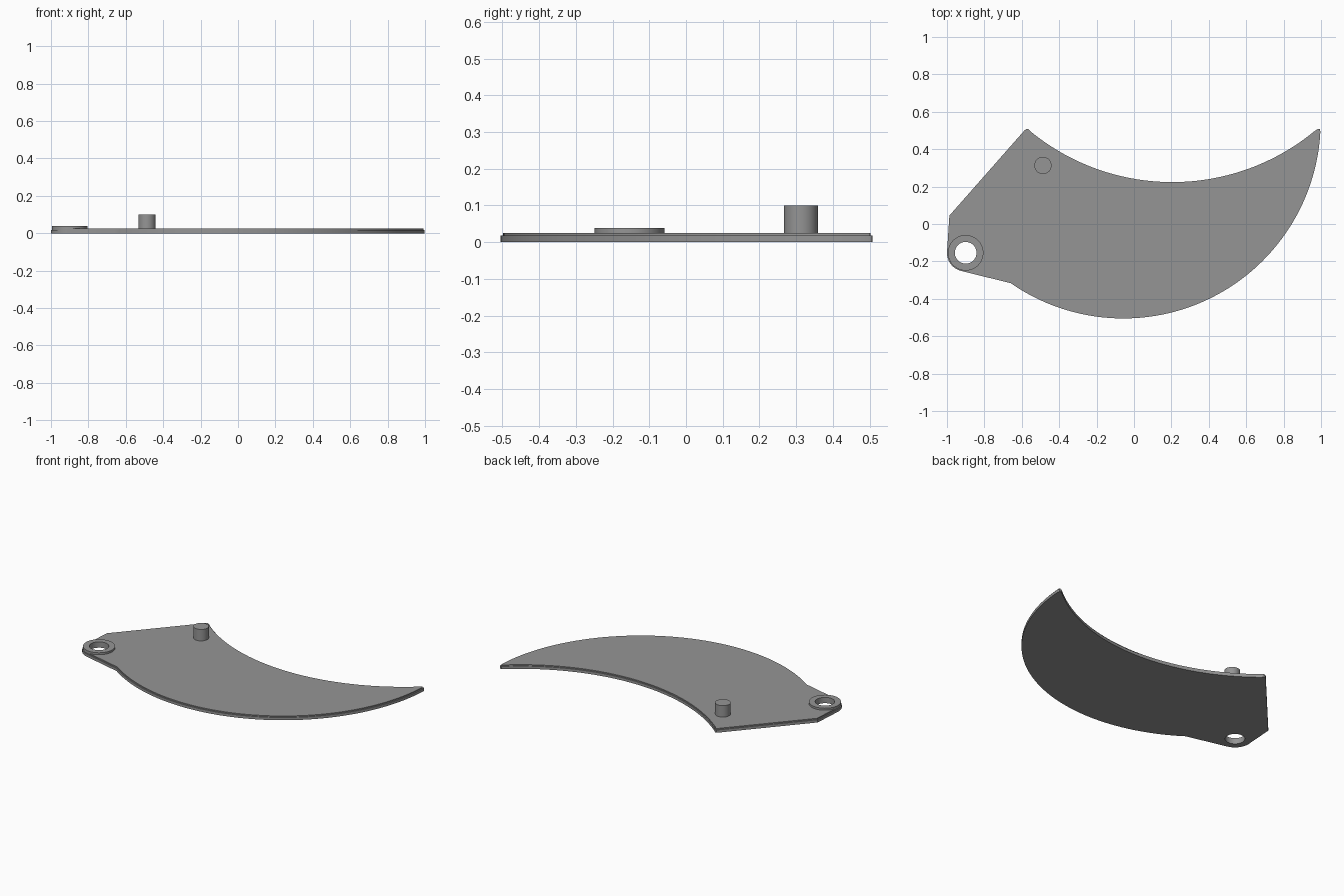
import bpy, bmesh
from math import cos, sin, radians
from mathutils import Vector

cube = bpy.data.objects.get("Cube")
if cube:
    bpy.data.objects.remove(cube)

grey = bpy.data.materials.new("plain grey")
grey.use_nodes = True
COLOUR = (0.3, 0.3, 0.3, 1)
grey.diffuse_color = COLOUR
grey.node_tree.nodes["Principled BSDF"].inputs["Base Color"].default_value = COLOUR

HUB, PIN = (-0.9, -0.154), (-0.487, 0.313)


def arc(centre, radius, start, end, steps):
    """Points along an arc, angles in degrees."""
    angles = [radians(start + (end - start) * i / steps) for i in range(steps + 1)]
    return [Vector((centre[0] + radius * cos(a), centre[1] + radius * sin(a))) for a in angles]


def circle(centre, radius, steps=64):
    return arc(centre, radius, 0, 360, steps)[:-1]


def inset(points, d):
    """Move a counter-clockwise outline inward by d."""
    result = []
    for i, p in enumerate(points):
        a = (p - points[i - 1]).normalized()
        b = (points[(i + 1) % len(points)] - p).normalized()
        na, nb = Vector((-a.y, a.x)), Vector((-b.y, b.x))
        result.append(p + (na + nb) * (d / (1 + na.dot(nb))))
    return result


def slab(name, loops, bottom, top):
    """Extrude an outline, with optional holes, between two heights."""
    bm = bmesh.new()
    edges = []
    for loop in loops:
        verts = [bm.verts.new((p.x, p.y, bottom)) for p in loop]
        edges += [bm.edges.new((verts[i - 1], verts[i])) for i in range(len(verts))]
    bmesh.ops.triangle_fill(bm, edges=edges, use_beauty=True, use_dissolve=False)
    raised = bmesh.ops.extrude_face_region(bm, geom=bm.faces[:], use_keep_orig=True)["geom"]
    bmesh.ops.translate(bm, vec=(0, 0, top - bottom),
                        verts=[g for g in raised if isinstance(g, bmesh.types.BMVert)])
    bmesh.ops.recalc_face_normals(bm, faces=bm.faces[:])
    mesh = bpy.data.meshes.new(name)
    bm.to_mesh(mesh)
    bm.free()
    mesh.materials.append(grey)
    obj = bpy.data.objects.new(name, mesh)
    bpy.context.collection.objects.link(obj)
    bpy.ops.object.select_all(action='DESELECT')
    obj.select_set(True)
    bpy.context.view_layer.objects.active = obj
    bpy.ops.object.shade_smooth_by_angle(angle=radians(30))
    return obj


# Crescent outline: outer curve, tip, inner curve, blunt corner, hub end
outline = arc((-0.057, 0.55), 1.055, -124.8, -3, 80)
outline += [Vector(p) for p in ((0.994, 0.507), (0.982, 0.508))]
outline += arc((0.205, 1.42), 1.196, -50.5, -129.5, 60)
outline += [Vector(p) for p in ((-0.565, 0.508), (-0.576, 0.508), (-0.586, 0.5), (-0.987, 0.045))]
outline += arc(HUB, 0.1, 180, 256, 16)
hole = circle(HUB, 0.058)

# Blade plate with a slightly smaller upper layer
slab("blade_lower_layer", [outline, hole], 0, 0.018)
slab("blade_upper_layer", [inset(outline, 0.006), hole], 0.018, 0.025)

# Pivot collar and guide pin
slab("pivot_collar", [circle(HUB, 0.095), hole], 0.025, 0.038)
slab("guide_pin", [circle(PIN, 0.046)], 0.025, 0.1)
